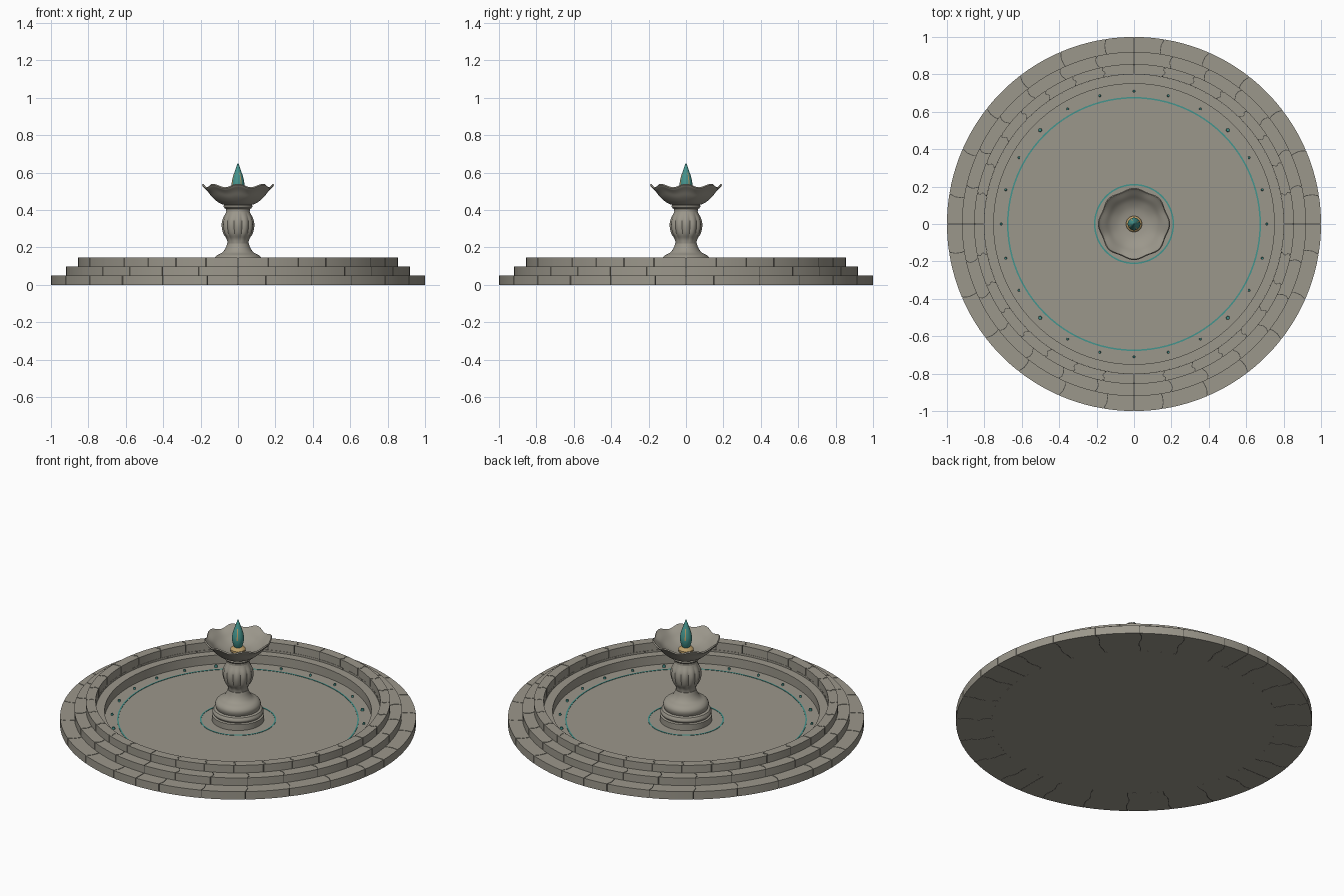
import bpy, bmesh
from math import sin, cos, pi, radians

if "Cube" in bpy.data.objects:
    bpy.data.objects.remove(bpy.data.objects["Cube"])


def material(name, rgb):
    m = bpy.data.materials.new(name)
    m.diffuse_color = (*rgb, 1)
    m.use_nodes = True
    m.node_tree.nodes["Principled BSDF"].inputs["Base Color"].default_value = m.diffuse_color
    return m


STONE = material("stone", (0.33, 0.31, 0.26))
MORTAR = material("mortar", (0.07, 0.07, 0.06))
TEAL = material("teal", (0.06, 0.30, 0.27))
BRASS = material("brass", (0.50, 0.34, 0.14))


def finish(bm, name, mats, angle=35):
    bmesh.ops.recalc_face_normals(bm, faces=bm.faces)
    mesh = bpy.data.meshes.new(name)
    bm.to_mesh(mesh)
    bm.free()
    ob = bpy.data.objects.new(name, mesh)
    bpy.context.collection.objects.link(ob)
    for m in mats:
        mesh.materials.append(m)
    bpy.ops.object.select_all(action='DESELECT')
    ob.select_set(True)
    bpy.context.view_layer.objects.active = ob
    bpy.ops.object.shade_smooth_by_angle(angle=radians(angle))
    return ob


def lathe(name, profile, mat, n=96, closed=False, warp=None, stripe=None, extra=(), angle=35):
    """Revolve (r, z) points; r = 0 makes a pole, warp(r, z, t, i) reshapes them."""
    bm = bmesh.new()
    rings = []
    for i, (r, z) in enumerate(profile):
        if r == 0:
            rings.append([bm.verts.new((0, 0, z))] * n)
            continue
        ring = []
        for k in range(n):
            t = 2 * pi * k / n
            rr, zz = warp(r, z, t, i) if warp else (r, z)
            ring.append(bm.verts.new((rr * cos(t), rr * sin(t), zz)))
        rings.append(ring)
    pairs = list(zip(rings, rings[1:])) + ([(rings[-1], rings[0])] if closed else [])
    for i, (a, b) in enumerate(pairs):
        for k in range(n):
            q = [a[k], a[(k + 1) % n], b[(k + 1) % n], b[k]]
            f = bm.faces.new(list(dict.fromkeys(q)))
            if stripe and stripe(i, k):
                f.material_index = 1
    return finish(bm, name, [mat, *extra], angle)


def smooth_profile(pts, steps=5):
    """Catmull-Rom curve through the profile points."""
    p = [pts[0], *pts, pts[-1]]
    out = []
    for i in range(1, len(p) - 2):
        for s in range(steps):
            u = s / steps
            out.append(tuple(0.5 * (2 * b + (c - a) * u + (2 * a - 5 * b + 4 * c - d) * u * u
                                    + (3 * b - a - 3 * c + d) * u ** 3)
                             for a, b, c, d in zip(p[i - 1], p[i], p[i + 1], p[i + 2])))
    return out + [pts[-1]]


def block_tier(name, r0, r1, z0, z1, joints):
    """One course of curved blocks, repeated in four quarters, with kinked joints."""
    bm = bmesh.new()
    gap, nr, na = 0.0022, 6, 5
    for quarter in range(4):
        for a0, a1 in zip(joints, joints[1:]):
            grid = []
            for j in range(nr + 1):
                r = r0 + (r1 - r0) * j / nr
                jog = 0.006 * (1 if j % 4 < 2 else -1)
                s = radians(a0) + (jog if a0 > 0 else 0) + gap / r
                e = radians(a1) + (jog if a1 < 90 else 0) - gap / r
                angs = [quarter * pi / 2 + s + (e - s) * k / na for k in range(na + 1)]
                grid.append([bm.verts.new((r * cos(t), r * sin(t), z0)) for t in angs])
            faces = [bm.faces.new((grid[j][k], grid[j][k + 1], grid[j + 1][k + 1], grid[j + 1][k]))
                     for j in range(nr) for k in range(na)]
            top = bmesh.ops.extrude_face_region(bm, geom=faces, use_keep_orig=True)
            for v in top["geom"]:
                if isinstance(v, bmesh.types.BMVert):
                    v.co.z = z1
    return finish(bm, name, [STONE], 20)


# Stepped outer wall
block_tier("lower_step", 0.80, 1.00, 0.0, 0.049, [0] + [9 + 14.4 * i for i in range(6)] + [90])
block_tier("middle_step", 0.80, 0.92, 0.05, 0.097, [90 * i / 7 for i in range(8)])
block_tier("upper_step", 0.80, 0.855, 0.098, 0.145, [90 * i / 8 for i in range(9)])
lathe("mortar_core", [(0.804, 0.001), (0.996, 0.001), (0.996, 0.046), (0.916, 0.046), (0.916, 0.094),
                      (0.851, 0.094), (0.851, 0.142), (0.804, 0.142)], MORTAR, closed=True)

# Pool floor and inner ledge
lathe("pool_floor", [(0, 0), (0.76, 0), (0.76, 0.03), (0, 0.03)], STONE)
lathe("inner_ledge", [(0.75, 0), (0.80, 0), (0.80, 0.085), (0.75, 0.085)], STONE, closed=True)

# Teal inlay rings in the floor
for name, r in (("outer_inlay", 0.675), ("inner_inlay", 0.21)):
    lathe(name, [(r - 0.004, 0.029), (r + 0.004, 0.029), (r + 0.004, 0.032), (r - 0.004, 0.032)],
          TEAL, closed=True)

# Ring of water nozzles
bm = bmesh.new()
for k in range(24):
    size = 0.010 if k % 6 == 3 else 0.007
    t = 2 * pi * k / 24
    made = bmesh.ops.create_cone(bm, cap_ends=True, segments=12, radius1=size, radius2=size * 0.8, depth=0.012)
    bmesh.ops.translate(bm, verts=made["verts"], vec=(0.71 * cos(t), 0.71 * sin(t), 0.035))
finish(bm, "nozzles", [TEAL])

# Moulded pedestal base
foot = [(0, 0.03), (0.146, 0.03), (0.146, 0.066), (0.136, 0.070)]
foot += smooth_profile([(0.136, 0.072), (0.144, 0.085), (0.136, 0.103)], 4)
foot += smooth_profile([(0.122, 0.107), (0.128, 0.125), (0.126, 0.142), (0.112, 0.158), (0.085, 0.172),
                        (0.067, 0.195), (0.057, 0.222)], 4)
lathe("pedestal_base", foot + [(0, 0.222)], STONE)


# Fluted bulb column
def flute(r, z, t, i):
    amount = max(0.0, sin(pi * (z - 0.222) / 0.17))
    return r * (1 + amount * (0.09 * abs(cos(6 * t)) - 0.06)), z


bulb = smooth_profile([(0.055, 0.222), (0.060, 0.245), (0.077, 0.275), (0.085, 0.315),
                       (0.081, 0.35), (0.067, 0.38), (0.060, 0.396)], 4)
lathe("fluted_column", [(0, 0.222)] + bulb + [(0, 0.396)], STONE, n=120, warp=flute)

# Collar under the bowl
lathe("bowl_collar", [(0, 0.392), (0.064, 0.392), (0.064, 0.405), (0.070, 0.408), (0.078, 0.417),
                      (0.076, 0.425), (0.068, 0.430), (0, 0.430)], STONE)


# Scalloped bowl with eight lobes
def scallop(r, z, t, i):
    w = max(0.0, (r - 0.07) / 0.12)
    return r * (1 + 0.03 * w * cos(8 * t)), z + 0.010 * w * w * cos(8 * t)


outside = smooth_profile([(0.066, 0.425), (0.100, 0.437), (0.135, 0.465), (0.160, 0.495), (0.183, 0.517)], 4)
inside = smooth_profile([(0.174, 0.523), (0.152, 0.506), (0.122, 0.480), (0.080, 0.460), (0.030, 0.452)], 4)
lathe("scalloped_bowl", [(0, 0.425)] + outside + [(0.188, 0.525), (0.183, 0.531)] + inside + [(0, 0.452)],
      STONE, warp=scallop)

# Brass ring and teal bud finial
lathe("finial_base", [(0, 0.45), (0.034, 0.45), (0.043, 0.459), (0.043, 0.470), (0.034, 0.480),
                      (0.022, 0.485), (0, 0.485)], BRASS, n=32)
bud = smooth_profile([(0.022, 0.483), (0.031, 0.510), (0.034, 0.540), (0.028, 0.575),
                      (0.016, 0.610), (0.004, 0.645)], 4)
lathe("bud_finial", [(0, 0.483)] + bud + [(0, 0.652)], TEAL, n=32, extra=[BRASS],
      stripe=lambda i, k: k % 8 == 2 and 8 <= i <= 15)
